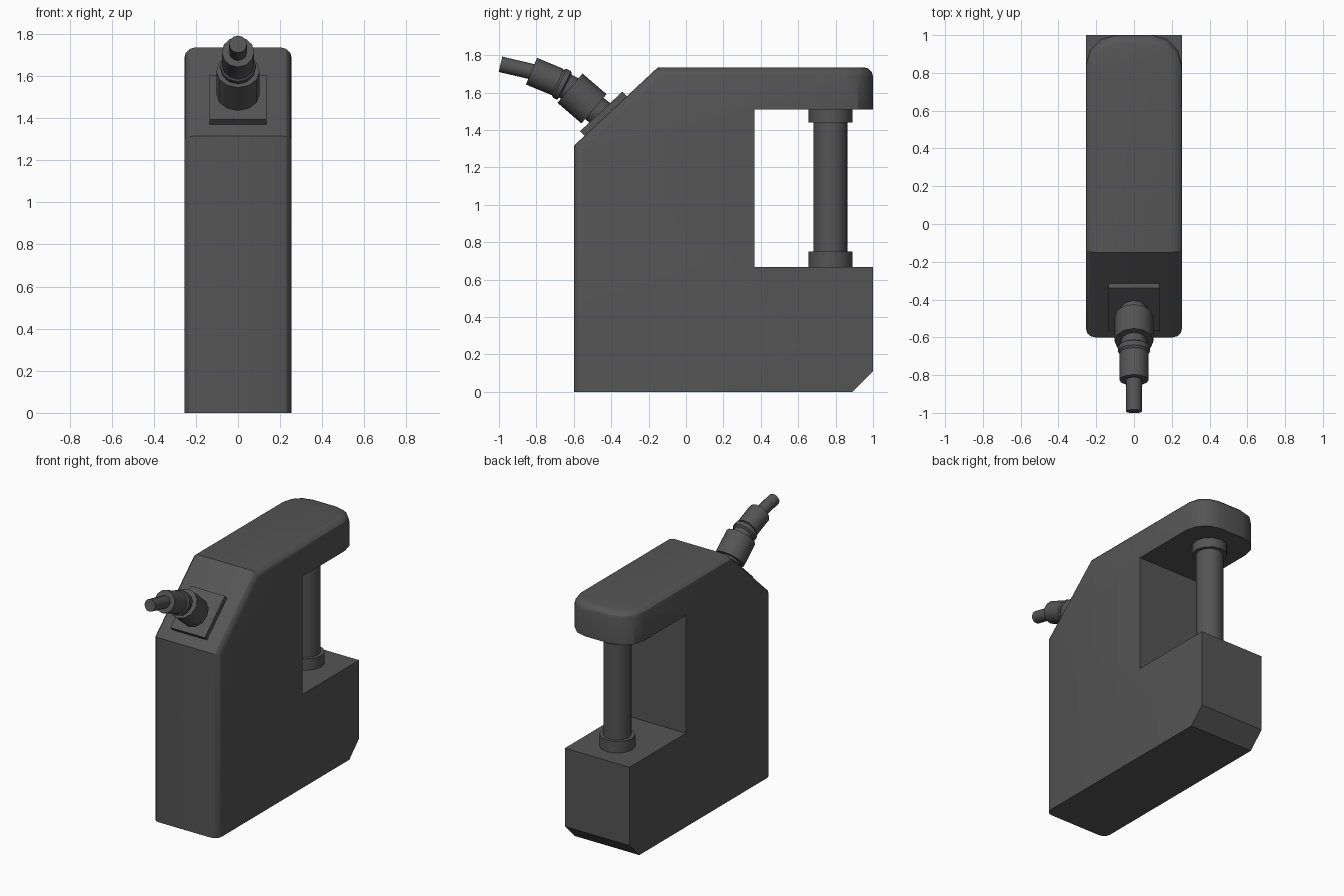
import bpy, bmesh, math
from mathutils import Vector

if "Cube" in bpy.data.objects:
    bpy.data.objects.remove(bpy.data.objects["Cube"], do_unlink=True)

grey = bpy.data.materials.new("dark_grey")
grey.use_nodes = True
colour = (0.09, 0.09, 0.09, 1)
grey.diffuse_color = colour
grey.node_tree.nodes["Principled BSDF"].inputs["Base Color"].default_value = colour

HALF = 0.255


def finish(bm, name, smooth=35):
    """Turn a bmesh into a named, shaded object."""
    bmesh.ops.recalc_face_normals(bm, faces=bm.faces)
    mesh = bpy.data.meshes.new(name)
    bm.to_mesh(mesh)
    bm.free()
    mesh.materials.append(grey)
    obj = bpy.data.objects.new(name, mesh)
    bpy.context.collection.objects.link(obj)
    bpy.ops.object.select_all(action="DESELECT")
    obj.select_set(True)
    bpy.context.view_layer.objects.active = obj
    bpy.ops.object.shade_smooth_by_angle(angle=math.radians(smooth))
    return obj


def lathe(name, stations, sides=12):
    """Skin rings given as (y, z, radius) along a path in the middle plane."""
    bm = bmesh.new()
    points = [Vector((0, y, z)) for y, z, r in stations]
    rings = []
    for i, (y, z, r) in enumerate(stations):
        a, b = points[max(i - 1, 0)], points[min(i + 1, len(points) - 1)]
        along = (b - a).normalized()
        side = Vector((1, 0, 0))
        up = along.cross(side)
        angles = [math.tau * k / sides for k in range(sides)]
        rings.append([bm.verts.new(points[i] + r * (side * math.cos(t) + up * math.sin(t)))
                      for t in angles])
    for lower, upper in zip(rings, rings[1:]):
        for k in range(sides):
            n = (k + 1) % sides
            bm.faces.new((lower[k], lower[n], upper[n], upper[k]))
    bm.faces.new(rings[0])
    bm.faces.new(rings[-1])
    return finish(bm, name)


# Body: side profile extruded across the width
profile = [(-0.6, 0), (0.89, 0), (1, 0.11), (1, 0.668), (0.365, 0.668), (0.365, 1.508),
           (1, 1.508), (1, 1.735), (-0.15, 1.735), (-0.6, 1.315)]
bm = bmesh.new()
face = bm.faces.new([bm.verts.new((-HALF, y, z)) for y, z in profile])
ext = bmesh.ops.extrude_face_region(bm, geom=[face])
bmesh.ops.translate(bm, vec=(2 * HALF, 0, 0),
                    verts=[v for v in ext["geom"] if isinstance(v, bmesh.types.BMVert)])
bmesh.ops.recalc_face_normals(bm, faces=bm.faces)

# Round the tip of the upper arm in plan
tip = [e for e in bm.edges if all(v.co.y > 0.99 and v.co.z > 1.4 for v in e.verts)
       and abs(e.verts[0].co.z - e.verts[1].co.z) > 0.1]
bmesh.ops.bevel(bm, geom=tip, offset=0.16, segments=3, profile=0.5, affect="EDGES")


# Soften the outer rim: front uprights, slope, top and tip
def on_rim(e):
    a, b = (v.co for v in e.verts)
    across = abs(a.x - b.x) > 2 * HALF - 0.01
    top = min(a.z, b.z) > 1.7
    front = max(a.y, b.y) < -0.1 and max(a.z, b.z) > 1.3
    return (top or front) and not across


rim = [e for e in bm.edges if on_rim(e)]
bmesh.ops.bevel(bm, geom=rim, offset=0.05, segments=3, profile=0.5, affect="EDGES")
finish(bm, "body", 30)

# Shackle bar with its two collars
BAR_Y = 0.773
lathe("shackle_bar", [(BAR_Y, 0.64, 0.091), (BAR_Y, 1.53, 0.091)], 16)
lathe("lower_collar", [(BAR_Y, 0.65, 0.117), (BAR_Y, 0.75, 0.117)])
lathe("upper_collar", [(BAR_Y, 1.44, 0.117), (BAR_Y, 1.525, 0.117)])

# Square plate lying on the slope
bm = bmesh.new()
bmesh.ops.create_cube(bm, size=1)
bmesh.ops.scale(bm, vec=(0.27, 0.31, 0.05), verts=bm.verts)
plate = finish(bm, "cable_plate")
plate.rotation_euler.x = math.atan2(0.42, 0.45)
plate.location = (0, -0.436, 1.481)

# Cable gland, strain relief and cable
lathe("gland_neck", [(-0.42, 1.46, 0.075), (-0.505, 1.526, 0.075)])
lathe("gland_nut", [(-0.492, 1.513, 0.103), (-0.62, 1.623, 0.103)])
lathe("gland_joint", [(-0.6, 1.61, 0.07), (-0.645, 1.634, 0.07), (-0.652, 1.638, 0.085),
                      (-0.675, 1.649, 0.085), (-0.69, 1.656, 0.07)])
lathe("strain_relief", [(-0.684, 1.655, 0.077), (-0.826, 1.714, 0.077)])
lathe("cable", [(-0.8, 1.706, 0.042), (-0.992, 1.751, 0.042)])
